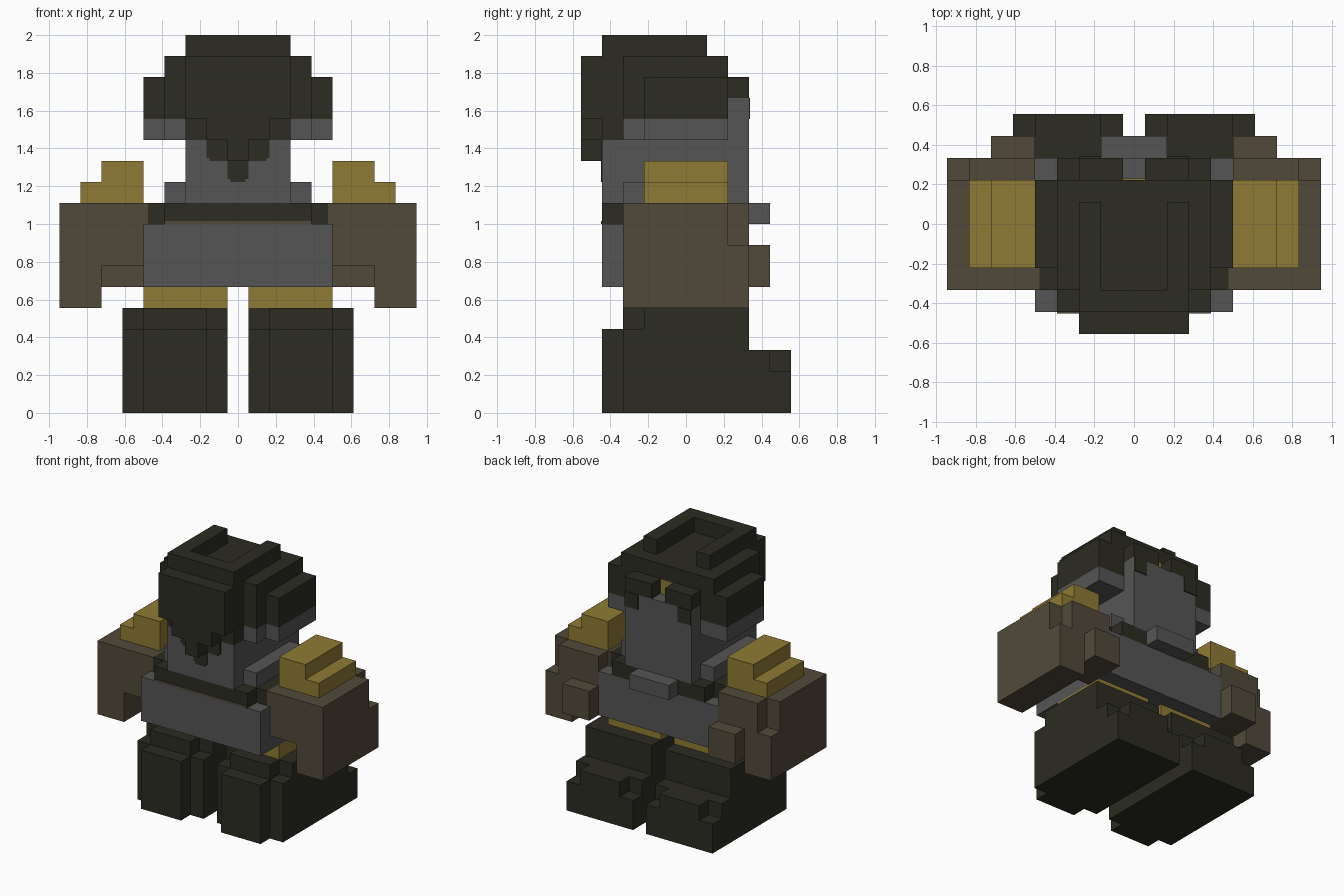
import bpy
import bmesh
from mathutils import Vector

if "Cube" in bpy.data.objects:
    bpy.data.objects.remove(bpy.data.objects["Cube"])

UNIT = 1 / 9      # size of one block
PAINT = 0.06      # thickness of painted plates, in blocks


def material(name, *rgb):
    mat = bpy.data.materials.new(name)
    mat.use_nodes = True
    mat.diffuse_color = (*rgb, 1)
    mat.node_tree.nodes["Principled BSDF"].inputs["Base Color"].default_value = (*rgb, 1)
    return mat


dark = material("dark olive", .025, .025, .016)
grey = material("steel grey", .091, .091, .091)
gold = material("old gold", .275, .195, .034)
brown = material("leather brown", .083, .067, .043)


def part(name, mat, *boxes, side=1):
    """Join boxes, each given as x, y and z ranges in blocks; side -1 mirrors."""
    bm = bmesh.new()
    for ranges in boxes:
        low = Vector([r[0] for r in ranges])
        high = Vector([r[1] for r in ranges])
        low.x, high.x = sorted((low.x * side, high.x * side))
        verts = bmesh.ops.create_cube(bm, size=1)["verts"]
        for v in verts:
            v.co = UNIT * Vector([(low[i] + high[i]) / 2 + v.co[i] * (high[i] - low[i])
                                  for i in range(3)])
    mesh = bpy.data.meshes.new(name)
    bm.to_mesh(mesh)
    bm.free()
    mesh.materials.append(mat)
    obj = bpy.data.objects.new(name, mesh)
    bpy.context.collection.objects.link(obj)
    return obj


def mid(half):
    return (-half, half)


def pair(name, mat, *boxes):
    part("left_" + name, mat, *boxes)
    part("right_" + name, mat, *boxes, side=-1)


# Legs with stepped boots
inner, middle, outer, whole = (.5, 1.5), (1.5, 4.5), (4.5, 5.5), (.5, 5.5)
pair("leg", dark,
     (whole, (-3, 3), (0, 4)),
     (whole, (-2, 3), (4, 5)),
     (middle, (-4, -3), (0, 4)),
     (middle, (-3, -2), (4, 5)))
pair("boot_heel", dark,
     (whole, (3, 4), (0, 3)),
     (middle, (4, 5), (0, 3)),
     (inner, (4, 5), (0, 2)),
     (outer, (4, 5), (0, 2)))
pair("hip", gold, ((.5, 4.5), (-2, 2), (5, 6)))

# Torso and collar
part("torso", grey, (mid(4.5), (-4, 3), (6, 9)))
part("collar", dark,
     (mid(3.5), (-4, 3), (9, 10)),
     (mid(4.3), (-3, 2), (9, 10)))
part("collar_trim", brown, (mid(3.5), (-4 - PAINT, -4), (9, 9.15)))
part("back_clasp", grey, (mid(1.5), (3, 4), (9, 10)))
pair("shoulder", grey, ((2.5, 3.5), (-3, 2), (10, 11)))

# Arms, hands and stepped shoulder pads
pair("arm", brown,
     ((4.5, 8.5), (-3, 2), (7, 10)),
     ((4.5, 7.5), (2, 3), (7, 10)),
     ((7.5, 8.5), (2, 3), (7, 8)),
     ((6.5, 8.5), (-3, 3), (5, 7)),
     ((4.3, 4.5), (-3, 2), (9, 10)))
pair("hand", brown,
     ((4.5, 6.5), (1, 3), (6, 7)),
     ((4.5, 6.5), (3, 4), (6, 8)))
pair("shoulder_pad", gold,
     ((4.5, 7.5), (-2, 2), (10, 11)),
     ((4.5, 6.5), (-2, 2), (11, 12)))

# Head and side flaps
part("head", grey,
     (mid(2.5), (-4, 3), (10, 13)),
     (mid(2.5), (2, 3), (13, 15)))
pair("flap", grey,
     ((2.5, 3.5), (-3, 2), (13, 14)),
     ((3.5, 4.5), (-2, 2), (13, 14)))

# Helmet
part("helmet", dark,
     (mid(2.5), (-4, 2), (13, 17)),
     (mid(2.5), (-5, -4), (14, 17)),
     (mid(1.5), (-5, -4), (13, 14)),
     (mid(.5), (-5, -4), (12, 13)),
     (mid(1.5), (-4, -3), (17, 18)))
pair("helmet_side", dark,
     ((2.5, 3.5), (-3, 2), (14, 17)),
     ((3.5, 4.5), (-2, 2), (14, 16)))
pair("helmet_ridge", dark, ((1.5, 2.5), (-4, 1), (17, 18)))
pair("helmet_back", dark, ((.5, 2.5), (2, 3), (15, 16)))
part("helmet_stud", gold, (mid(.5), (2, 2 + PAINT), (15, 16)))

# Painted fringe on the front and back of the head
part("front_fringe", dark,
     (mid(1.5), (-4 - PAINT, -4), (12.15, 13)),
     (mid(1.35), (-4 - PAINT, -4), (12, 12.15)),
     (mid(.5), (-4 - PAINT, -4), (11.15, 12)),
     (mid(.35), (-4 - PAINT, -4), (11, 11.15)))
pair("back_fringe", dark, ((1.5, 2.5), (3, 3 + PAINT), (14, 15)))
